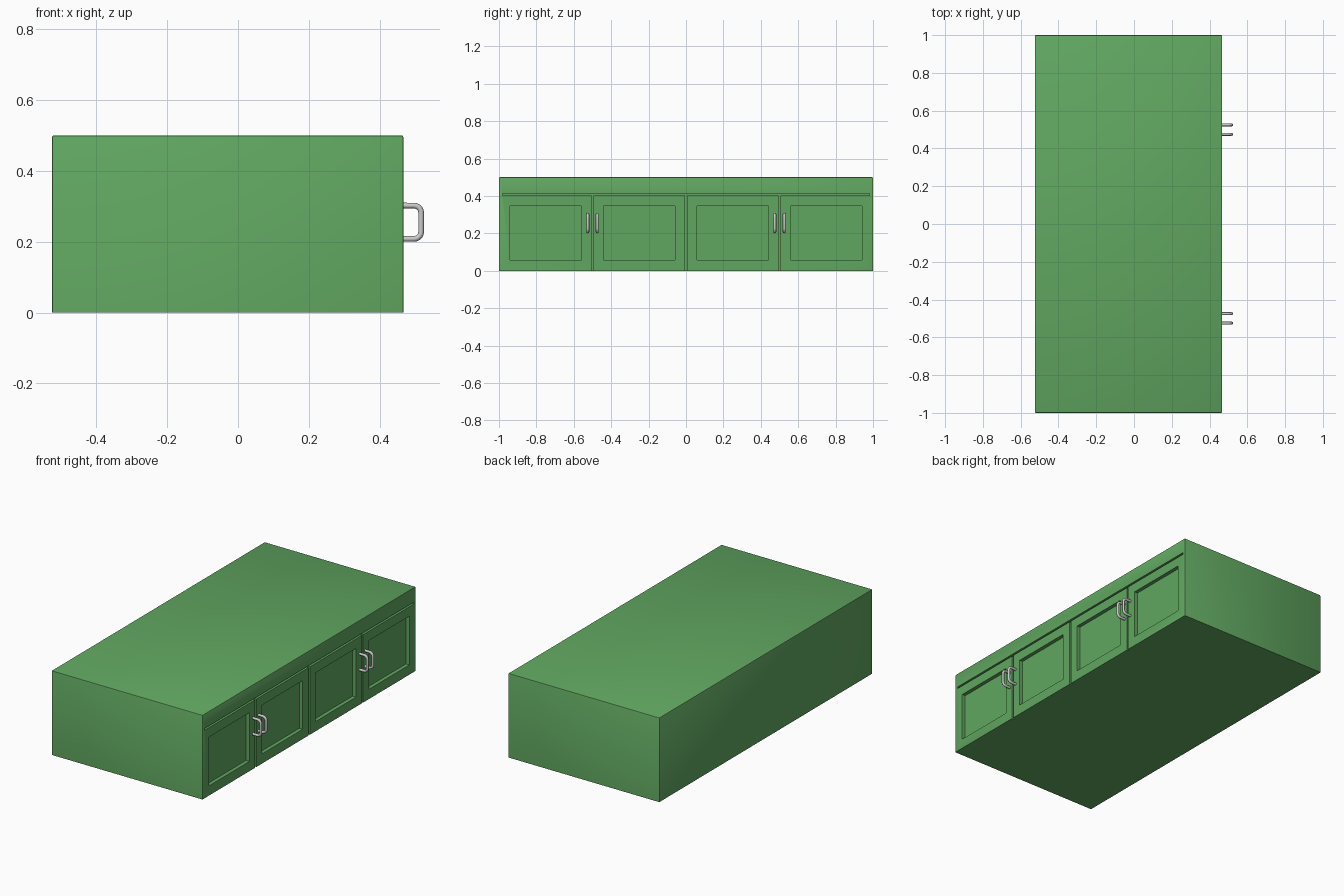
import bpy, bmesh, math
from mathutils import Vector

if "Cube" in bpy.data.objects:
    bpy.data.objects.remove(bpy.data.objects["Cube"])

FRONT, BACK, TOP = 0.467, -0.525, 0.5


def add_box(bm, lo, hi):
    lo, hi = Vector(lo), Vector(hi)
    verts = bmesh.ops.create_cube(bm, size=1)["verts"]
    for v in verts:
        v.co = Vector([(lo[i] + hi[i]) / 2 + v.co[i] * (hi[i] - lo[i]) for i in range(3)])


def mesh_object(name, bm):
    mesh = bpy.data.meshes.new(name)
    bm.to_mesh(mesh)
    bm.free()
    obj = bpy.data.objects.new(name, mesh)
    bpy.context.collection.objects.link(obj)
    return obj


# Cabinet body, softened on every edge that is not on the floor
bm = bmesh.new()
add_box(bm, (BACK, -1, 0), (FRONT, 1, TOP))
edges = [e for e in bm.edges if max(v.co.z for v in e.verts) > 0.1]
bmesh.ops.bevel(bm, geom=edges, offset=0.005, segments=2, profile=0.5, affect='EDGES')
body = mesh_object("cabinet_body", bm)
green = bpy.data.materials.new("green_paint")
green.diffuse_color = (0.12, 0.39, 0.12, 1)
green.use_nodes = True
green.node_tree.nodes["Principled BSDF"].inputs["Base Color"].default_value = green.diffuse_color
body.data.materials.append(green)

# Cutter: four recessed door panels, door gaps and the gap below the top
bm = bmesh.new()
for y in (-0.75, -0.25, 0.25, 0.75):
    add_box(bm, (FRONT - 0.022, y - 0.19, 0.058), (FRONT + 0.1, y + 0.19, 0.347))
for y in (-0.5, 0, 0.5):
    add_box(bm, (FRONT - 0.012, y - 0.006, -0.1), (FRONT + 0.09, y + 0.006, 0.408))
add_box(bm, (FRONT - 0.018, -0.982, 0.403), (FRONT + 0.08, 0.982, 0.414))
cutter = mesh_object("front_cutter", bm)
cutter.hide_render = True

cut = body.modifiers.new("front_details", 'BOOLEAN')
cut.operation = 'DIFFERENCE'
cut.solver = 'EXACT'
cut.use_self = True
cut.object = cutter
bpy.context.view_layer.objects.active = body
body.select_set(True)
bpy.ops.object.modifier_apply(modifier=cut.name)
bpy.data.objects.remove(cutter)
bpy.ops.object.shade_smooth_by_angle(angle=math.radians(30))


# Bent tube handles, one pair at each double door
def handle_path():
    r, x_out, z_lo, z_hi = 0.02, 0.517, 0.208, 0.302
    pts = [(FRONT - 0.008, z_lo)]
    for cz, start in ((z_lo + r, -90), (z_hi - r, 0)):
        for i in range(6):
            a = math.radians(start + i * 18)
            pts.append((x_out - r + r * math.cos(a), cz + r * math.sin(a)))
    return pts + [(FRONT - 0.008, z_hi)]


for i, y in enumerate((-0.525, -0.475, 0.475, 0.525), 1):
    name = f"door_handle_{i}"
    curve = bpy.data.curves.new(name, 'CURVE')
    curve.dimensions = '3D'
    curve.bevel_depth = 0.008
    curve.bevel_resolution = 2
    curve.use_fill_caps = True
    spline = curve.splines.new('POLY')
    path = handle_path()
    spline.points.add(len(path) - 1)
    for p, (x, z) in zip(spline.points, path):
        p.co = (x, y, z, 1)
    spline.use_smooth = True
    bpy.context.collection.objects.link(bpy.data.objects.new(name, curve))
